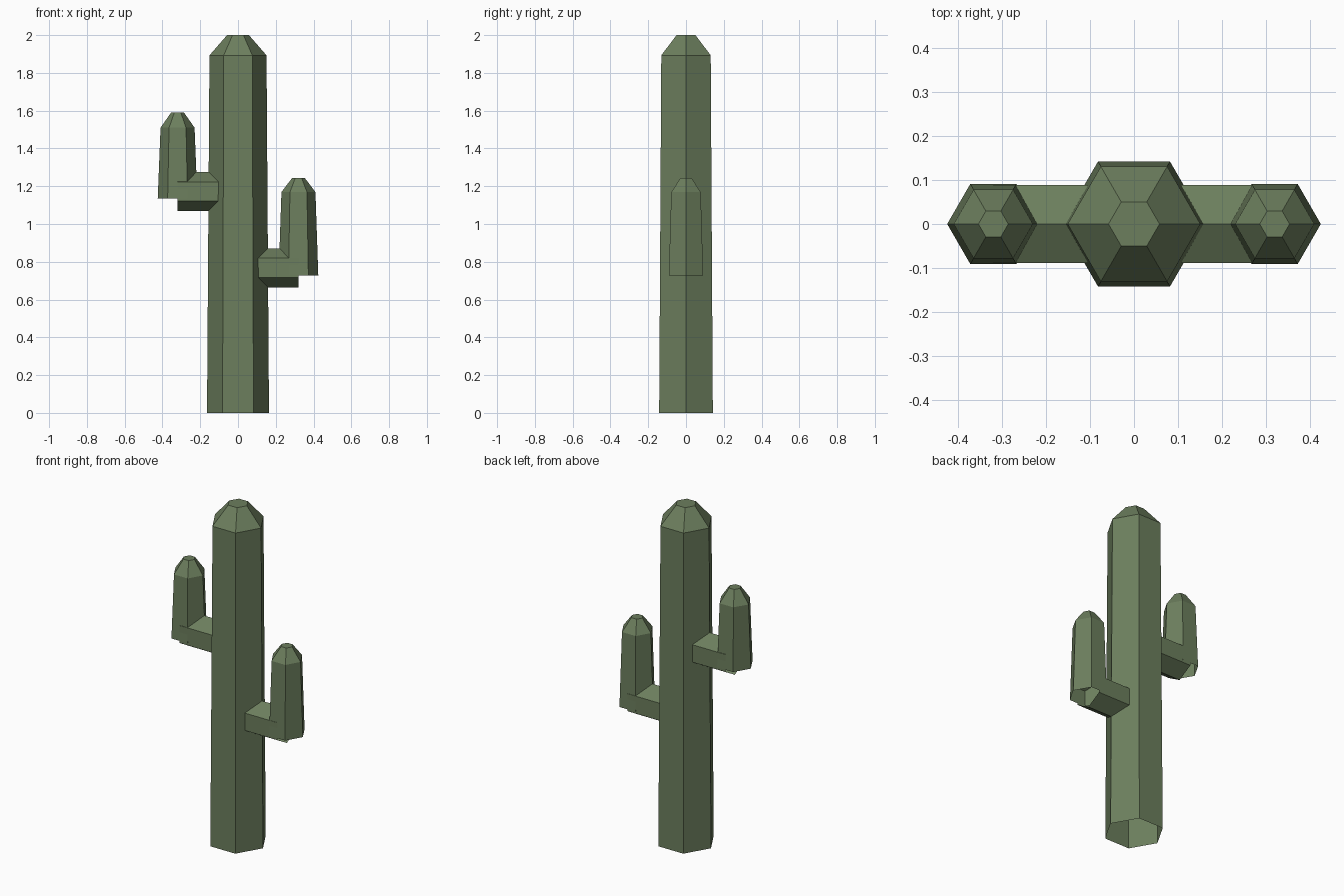
import bpy, bmesh, math

if "Cube" in bpy.data.objects:
    bpy.data.objects.remove(bpy.data.objects["Cube"])

green = bpy.data.materials.new("cactus_green")
green.diffuse_color = (0.15, 0.21, 0.11, 1)
green.use_nodes = True
green.node_tree.nodes["Principled BSDF"].inputs["Base Color"].default_value = green.diffuse_color


def hex_tube(name, rings, place, cap_end):
    """Six-sided tube. rings = (radius, distance along axis); place maps (u, v, w) to xyz."""
    bm = bmesh.new()
    loops = []
    for r, w in rings:
        loops.append([bm.verts.new(place(r * math.cos(i * math.pi / 3),
                                         r * math.sin(i * math.pi / 3), w))
                      for i in range(6)])
    for a, b in zip(loops, loops[1:]):
        for i in range(6):
            j = (i + 1) % 6
            bm.faces.new((a[i], a[j], b[j], b[i]))
    if cap_end:
        bm.faces.new(loops[-1])
    bmesh.ops.recalc_face_normals(bm, faces=bm.faces)
    # open tubes: make sure the sides face outwards
    bm.faces.ensure_lookup_table()
    f = bm.faces[0]
    mid = sum((v.co for l in loops[:2] for v in l), f.verts[0].co * 0) / 12
    if f.normal.dot(f.calc_center_median() - mid) < 0:
        bmesh.ops.reverse_faces(bm, faces=bm.faces)
    me = bpy.data.meshes.new(name)
    bm.to_mesh(me)
    bm.free()
    me.materials.append(green)
    ob = bpy.data.objects.new(name, me)
    bpy.context.collection.objects.link(ob)


# Trunk, open underneath, with a bevelled flat top
hex_tube("trunk", [(0.164, 0), (0.151, 1.893), (0.058, 2.0)],
         lambda u, v, w: (u, v, w), True)

# Arms: a level branch from the trunk and an upright with a bevelled top
for side, s, z_branch, z0, z1, z2 in (("right", 1, 0.768, 0.728, 1.169, 1.243),
                                      ("left", -1, 1.172, 1.134, 1.51, 1.59)):
    hex_tube(side + "_branch", [(0.103, 0.0), (0.103, 0.32)],
             lambda u, v, w: (s * w, v, z_branch + u), False)
    hex_tube(side + "_upright", [(0.105, z0), (0.09, z1), (0.034, z2)],
             lambda u, v, w: (s * 0.32 + u, v, w), True)
